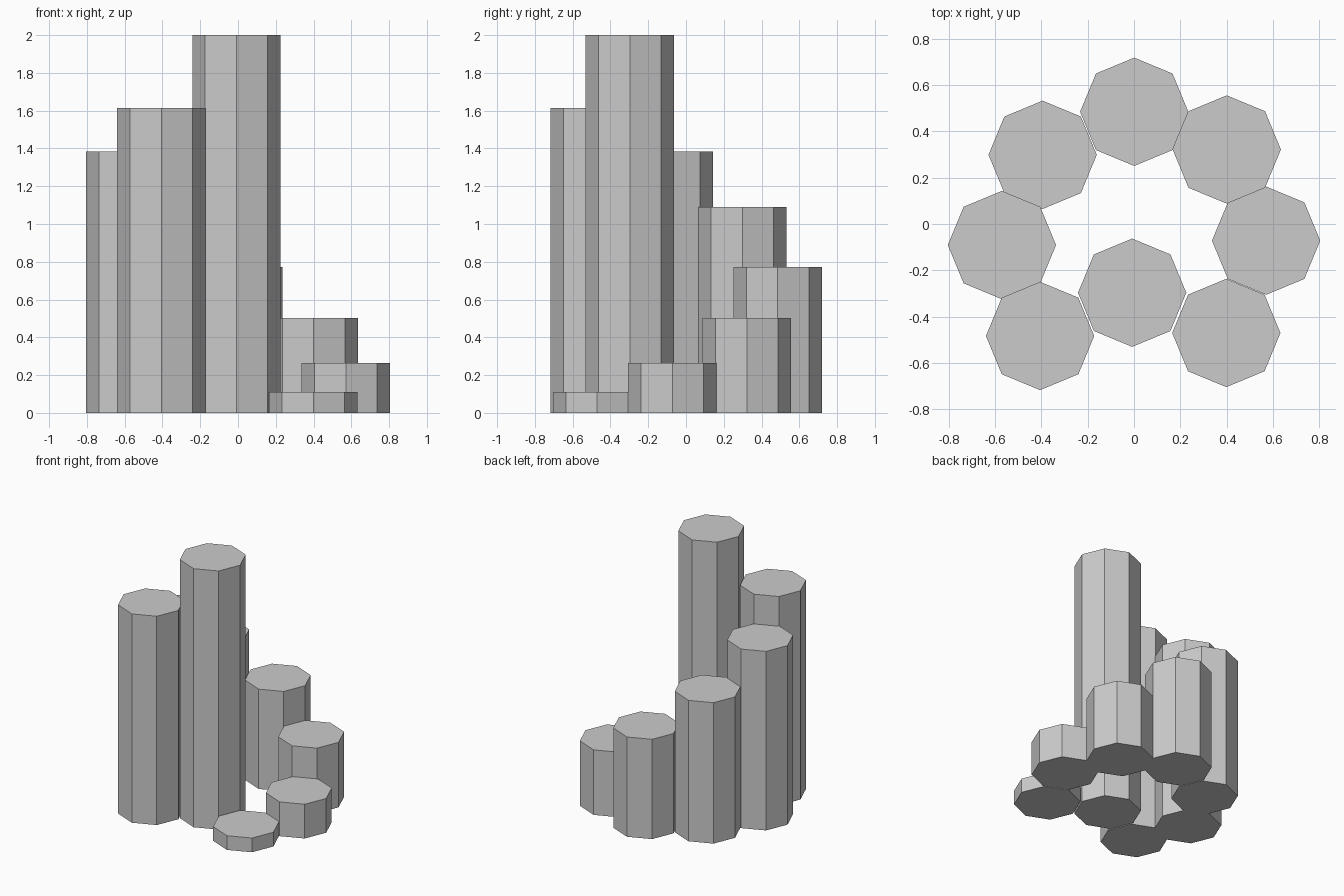
import bpy

if "Cube" in bpy.data.objects:
    bpy.data.objects.remove(bpy.data.objects["Cube"])

RADIUS = 0.234

# Ring of octagonal columns, climbing clockwise: centre x, centre y, height
COLUMNS = [
    (0.399, -0.471, 0.11),
    (0.571, -0.072, 0.265),
    (0.401, 0.322, 0.503),
    (0.001, 0.485, 0.772),
    (-0.395, 0.299, 1.09),
    (-0.571, -0.091, 1.385),
    (-0.406, -0.484, 1.615),
    (-0.008, -0.297, 2.0),
]


def column(index, x, y, height):
    bpy.ops.mesh.primitive_cylinder_add(
        vertices=8, radius=RADIUS, depth=height, location=(x, y, height / 2))
    bpy.context.object.name = f"column_step_{index}"


for i, spec in enumerate(COLUMNS, 1):
    column(i, *spec)
